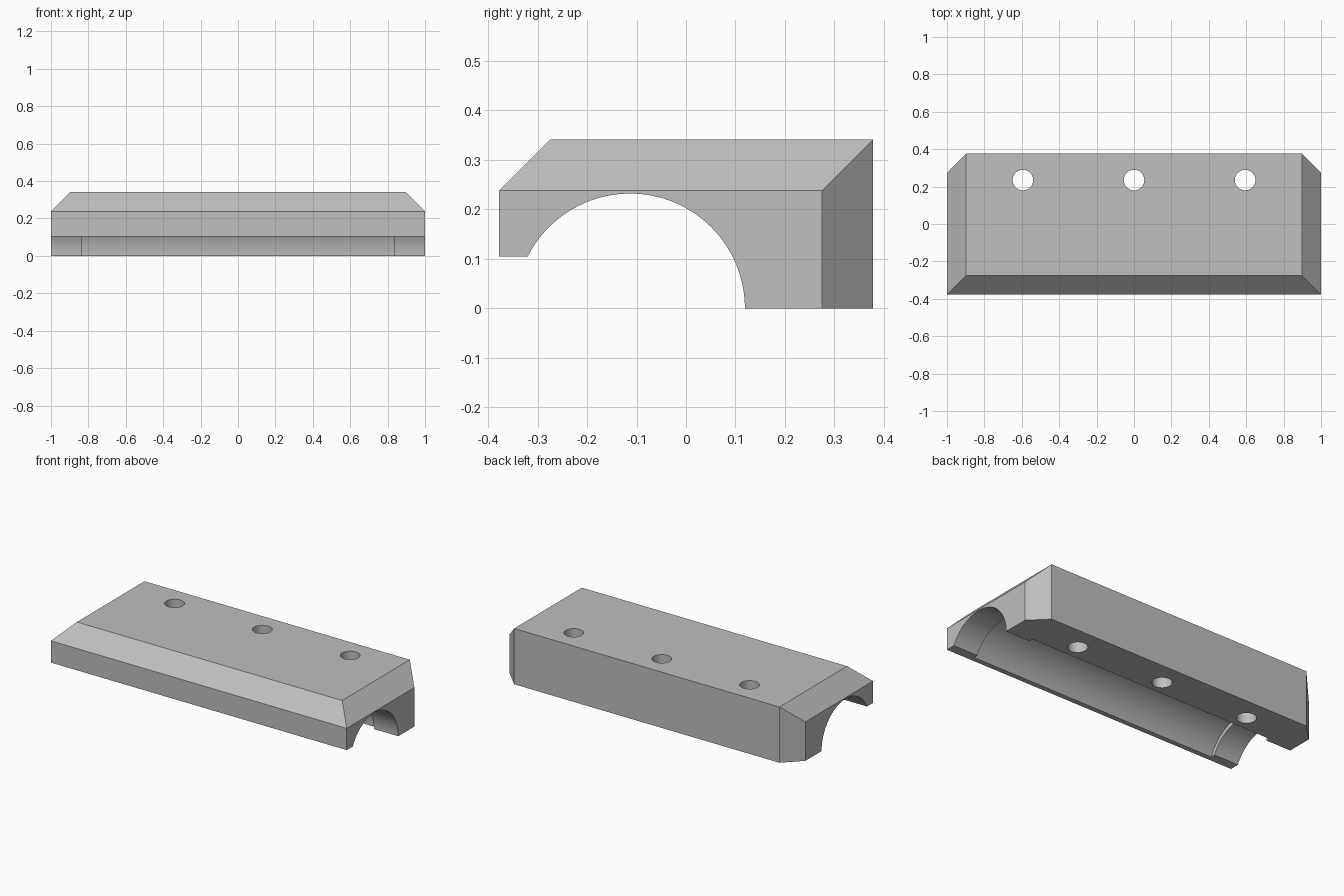
import bpy, bmesh
from math import radians
from mathutils import Matrix, Vector

if "Cube" in bpy.data.objects:
    bpy.data.objects.remove(bpy.data.objects["Cube"], do_unlink=True)

W, D, H = 1.0, 0.378, 0.341      # half width, half depth, height
CH = 0.103                       # chamfer size
GROOVE_Y, LIP_Z = -0.113, 0.105
grey = bpy.data.materials.new("plain grey")
grey.use_nodes = True
colour = (0.52, 0.52, 0.52, 1)
grey.diffuse_color = colour
grey.node_tree.nodes["Principled BSDF"].inputs["Base Color"].default_value = colour


def to_object(name, bm):
    bmesh.ops.recalc_face_normals(bm, faces=bm.faces)
    mesh = bpy.data.meshes.new(name)
    bm.to_mesh(mesh)
    bm.free()
    obj = bpy.data.objects.new(name, mesh)
    mesh.materials.append(grey)
    bpy.context.collection.objects.link(obj)
    return obj


def box(lo, hi):
    lo, hi = Vector(lo), Vector(hi)
    bm = bmesh.new()
    bmesh.ops.create_cube(bm, size=1, matrix=Matrix.Translation((lo + hi) / 2)
                          @ Matrix.Diagonal((*(hi - lo), 1)))
    return bm


def cylinder(radius, length, centre, axis="Z", sides=128):
    turn = Matrix.Rotation(radians(90), 4, "Y") if axis == "X" else Matrix()
    bm = bmesh.new()
    bmesh.ops.create_cone(bm, cap_ends=True, segments=sides, radius1=radius,
                          radius2=radius, depth=length,
                          matrix=Matrix.Translation(centre) @ turn)
    return bm


# Block with 45 degree chamfers: front top, both end tops, both back corners
bm = box((-W, -D, 0), (W, D, H))
cuts = [((0, -D, H - CH), (0, -1, 1))]
for s in (-1, 1):
    cuts += [((s * W, 0, H - CH), (s, 0, 1)), ((s * W, D - CH, 0), (s, 1, 0))]
for point, normal in cuts:
    cut = bmesh.ops.bisect_plane(bm, geom=bm.verts[:] + bm.edges[:] + bm.faces[:],
                                 plane_co=point, plane_no=normal, clear_outer=True)
    edges = [e for e in cut["geom_cut"] if isinstance(e, bmesh.types.BMEdge)]
    bmesh.ops.edgeloop_fill(bm, edges=edges)
block = to_object("clamp_block", bm)

# Raised front lip, stepped round channel and three bolt holes
cutters = [
    to_object("lip_cutter", box((-2, -1, -1), (2, GROOVE_Y, LIP_Z))),
    to_object("channel_cutter", cylinder(0.232, 3, (0, GROOVE_Y, 0), "X")),
    to_object("recess_cutter", cylinder(0.257, 1.67, (0, GROOVE_Y, 0), "X")),
]
for x in (-0.594, 0, 0.594):
    cutters.append(to_object("bolt_hole_cutter", cylinder(0.055, 2, (x, 0.235, 0), sides=48)))
for cutter in cutters:
    cutter.hide_render = True
    mod = block.modifiers.new(cutter.name, "BOOLEAN")
    mod.operation = "DIFFERENCE"
    mod.solver = "EXACT"
    mod.object = cutter

# Bake the cuts and drop the cutters
graph = bpy.context.evaluated_depsgraph_get()
mesh = bpy.data.meshes.new_from_object(block.evaluated_get(graph))
block.modifiers.clear()
block.data = mesh
mesh.materials.clear()
mesh.materials.append(grey)
for poly in mesh.polygons:
    poly.material_index = 0
for cutter in cutters:
    bpy.data.objects.remove(cutter, do_unlink=True)

for obj in bpy.context.selected_objects:
    obj.select_set(False)
block.select_set(True)
bpy.context.view_layer.objects.active = block
bpy.ops.object.shade_smooth_by_angle(angle=radians(30))
